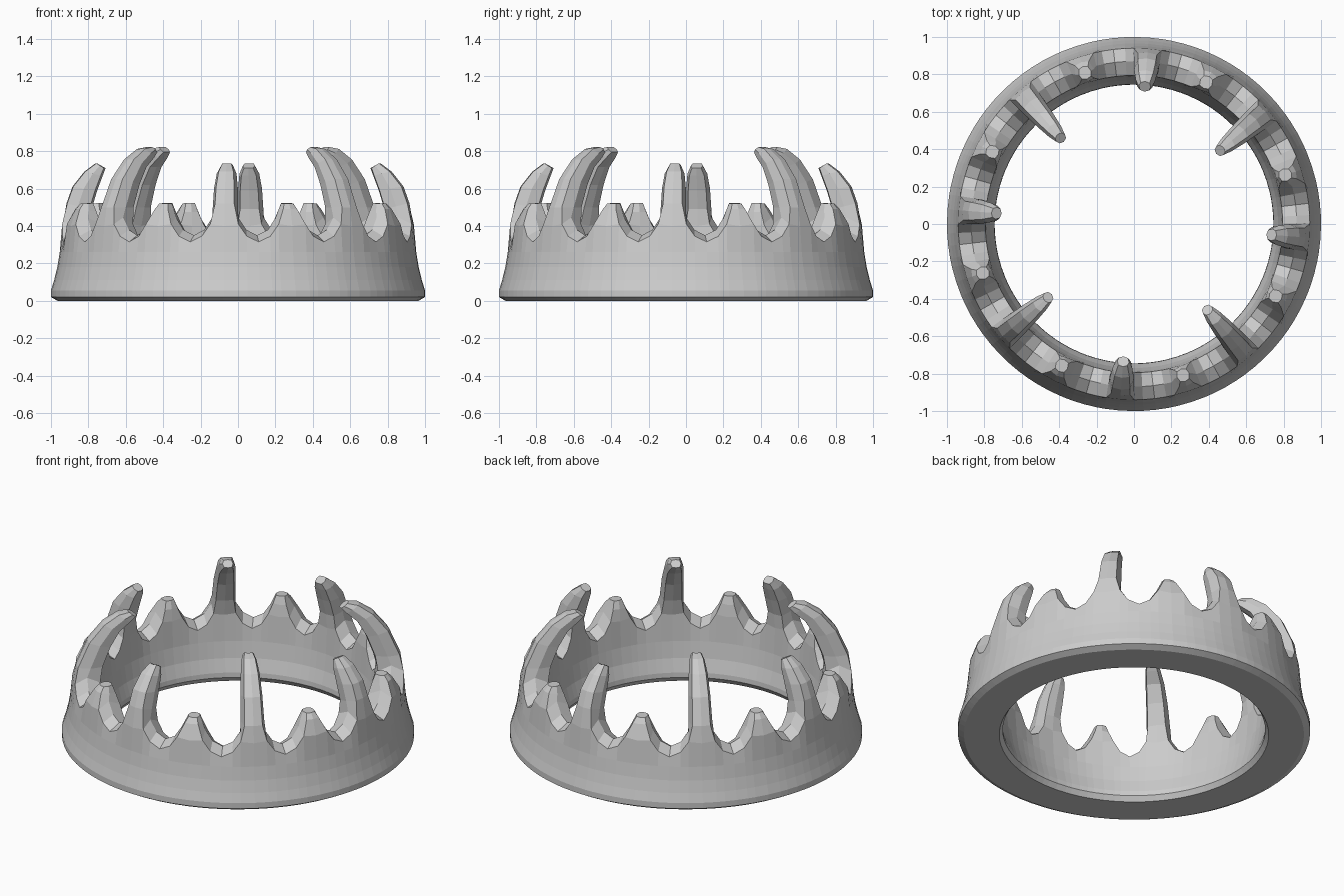
import bpy, bmesh
from math import sin, cos, radians

if "Cube" in bpy.data.objects:
    bpy.data.objects.remove(bpy.data.objects["Cube"])

# One repeat = 22.5 degrees: column offsets from the spike centre, and rim height there
COLUMNS = [(-11.25, .315), (-7.4, .345), (-4.6, .41), (0, .40), (4.6, .41), (7.4, .345)]
# Band section from inner wall, under the base, to outer wall (radius, z)
SECTION = [(.785, .24), (.77, .14), (.747, .06), (.745, .03), (.765, 0), (.965, 0),
           (1.0, .02), (1.0, .055), (.983, .11), (.966, .18), (.953, .26)]
# Spike levels: outer radius, outer z, inner radius, inner z, half width
TALL = [(.925, .50, .77, .50, .068), (.86, .65, .725, .62, .062), (.775, .755, .67, .715, .054),
        (.69, .812, .61, .765, .043), (.63, .822, .578, .795, .03)]
MEDIUM = [(.92, .52, .785, .49, .068), (.888, .61, .755, .59, .064),
          (.825, .69, .725, .67, .053), (.765, .735, .71, .71, .032)]
SMALL = [(.91, .49, .80, .475, .052), (.885, .52, .815, .522, .034)]
START = 40.5

bm = bmesh.new()


def polar(r, deg, z, side=0):
    a = radians(deg)
    return bm.verts.new((r * cos(a) - side * sin(a), r * sin(a) + side * cos(a), z))


# Circular band with a scalloped rim
cols = []
for k in range(16):
    for off, h in COLUMNS:
        a = START + 22.5 * k + off
        wall = [polar(.795, a, h)] + [polar(r, a, z) for r, z in SECTION] + [polar(.94, a, h)]
        mid = None if off == 0 else polar(.87, a, h + .035)
        cols.append((wall, mid))
n = len(cols)
for i in range(n):
    (w0, m0), (w1, m1) = cols[i], cols[(i + 1) % n]
    for j in range(len(w0) - 1):
        bm.faces.new((w0[j], w0[j + 1], w1[j + 1], w1[j]))
    if m0 and m1:
        bm.faces.new((w0[-1], m0, m1, w1[-1]))
        bm.faces.new((m0, w0[0], w1[0], m1))

# Inward-curving spikes grown from the rim
for k in range(16):
    a = START + 22.5 * k
    (wl, ml), (wc, _), (wr, mr) = cols[6 * k + 2:6 * k + 5]
    loop = [wl[-1], wc[-1], wr[-1], mr, wr[0], wc[0], wl[0], ml]
    for ro, zo, ri, zi, w in (TALL, SMALL, MEDIUM, SMALL)[k % 4]:
        c, b = w * .75, .008
        rm, zm = (ro + ri) / 2, (zo + zi) / 2
        new = [polar(ro - b, a, zo, -c), polar(ro, a, zo), polar(ro - b, a, zo, c), polar(rm, a, zm, w),
               polar(ri + b, a, zi, c), polar(ri, a, zi), polar(ri + b, a, zi, -c), polar(rm, a, zm, -w)]
        for j in range(8):
            bm.faces.new((loop[j], loop[(j + 1) % 8], new[(j + 1) % 8], new[j]))
        loop = new
    bm.faces.new((loop[0], loop[1], loop[5], loop[6], loop[7]))
    bm.faces.new((loop[1], loop[2], loop[3], loop[4], loop[5]))

bmesh.ops.recalc_face_normals(bm, faces=bm.faces)
mesh = bpy.data.meshes.new("spiked_crown")
bm.to_mesh(mesh)
bm.free()
crown = bpy.data.objects.new("spiked_crown", mesh)
bpy.context.collection.objects.link(crown)
